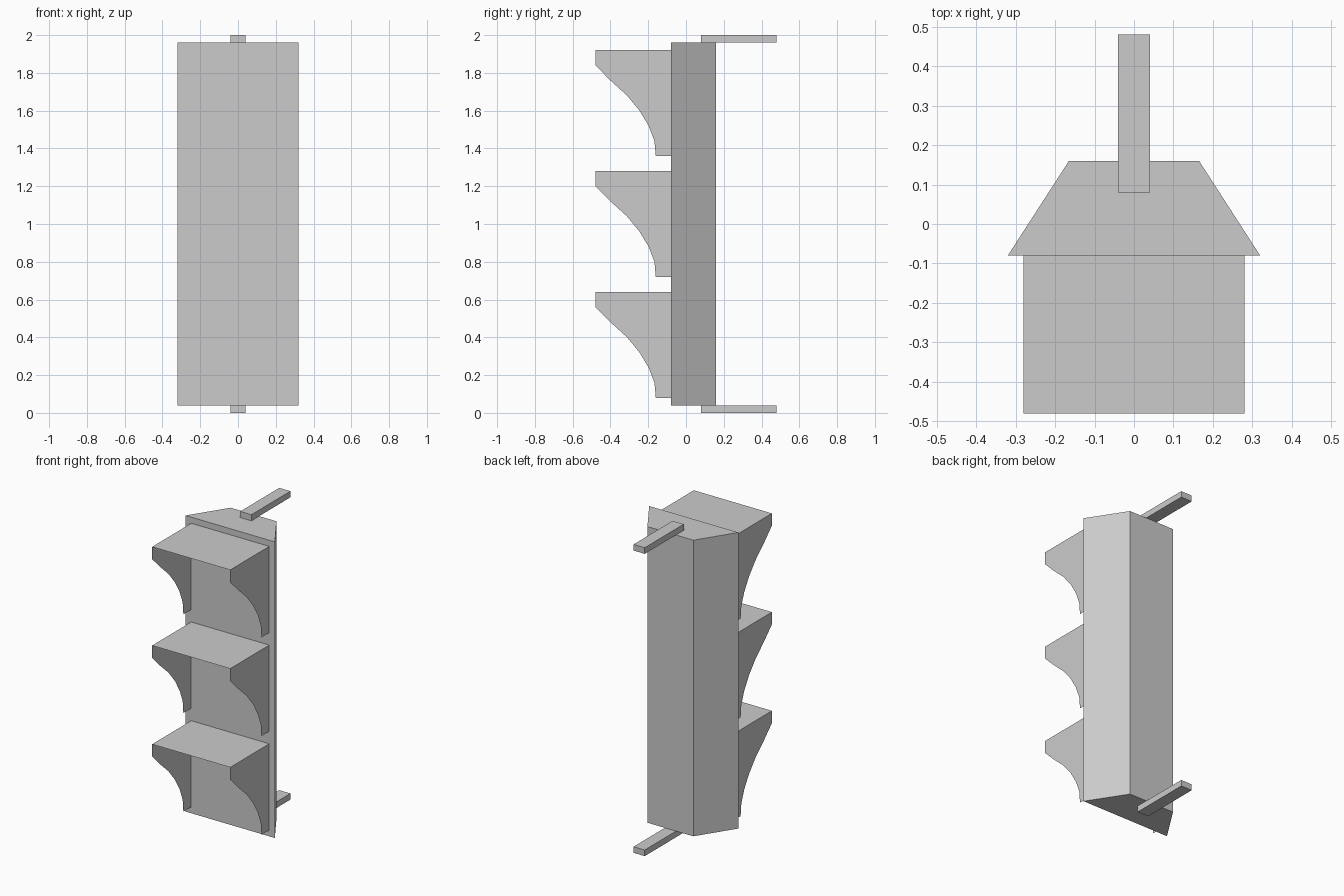
import bpy
import bmesh

cube = bpy.data.objects.get("Cube")
if cube:
    bpy.data.objects.remove(cube, do_unlink=True)

grey = bpy.data.materials.new("plain grey")
grey.use_nodes = True
colour = (0.6, 0.6, 0.6, 1)
grey.diffuse_color = colour
grey.node_tree.nodes["Principled BSDF"].inputs["Base Color"].default_value = colour


def finish(name, bm):
    mesh = bpy.data.meshes.new(name)
    bm.to_mesh(mesh)
    bm.free()
    mesh.materials.append(grey)
    obj = bpy.data.objects.new(name, mesh)
    bpy.context.collection.objects.link(obj)
    return obj


def prism(name, outline, bottom, top):
    """Solid with a flat outline in x and y, raised from bottom to top."""
    bm = bmesh.new()
    face = bm.faces.new([bm.verts.new((x, y, bottom)) for x, y in outline])
    raised = bmesh.ops.extrude_face_region(bm, geom=[face])["geom"]
    for v in raised:
        if isinstance(v, bmesh.types.BMVert):
            v.co.z = top
    bmesh.ops.recalc_face_normals(bm, faces=bm.faces)
    return finish(name, bm)


# Housing, narrowing towards the back
prism("housing", [(-0.32, -0.08), (0.32, -0.08), (0.165, 0.16), (-0.165, 0.16)], 0.04, 1.96)

# Mounting arms above and below the housing
arm = [(-0.04, 0.08), (0.04, 0.08), (0.04, 0.48), (-0.04, 0.48)]
prism("lower_arm", arm, 0, 0.04)
prism("upper_arm", arm, 1.96, 2)

# Visor cheek profile: y and height above the visor's lower end
CHEEK = [(-0.08, 0), (-0.16, 0), (-0.167, 0.08), (-0.198, 0.16), (-0.246, 0.24),
         (-0.312, 0.32), (-0.4, 0.4), (-0.48, 0.48), (-0.48, 0.56), (-0.08, 0.56)]


def visor(name, base):
    """Open sheet hood: two curved cheeks joined by a flat roof."""
    bm = bmesh.new()
    left, right = ([bm.verts.new((x, y, base + z)) for y, z in CHEEK] for x in (0.28, -0.28))
    bm.faces.new(left[::-1])
    bm.faces.new(right)
    bm.faces.new([right[-2], left[-2], left[-1], right[-1]])
    bmesh.ops.recalc_face_normals(bm, faces=bm.faces)
    # Make the roof face upwards, and the cheeks outwards
    roof = max(bm.faces, key=lambda f: f.calc_center_median().z)
    if roof.normal.z < 0:
        bmesh.ops.reverse_faces(bm, faces=bm.faces)
    return finish(name, bm)


for i, name in enumerate(("lower_visor", "middle_visor", "upper_visor")):
    visor(name, 0.08 + 0.64 * i)
